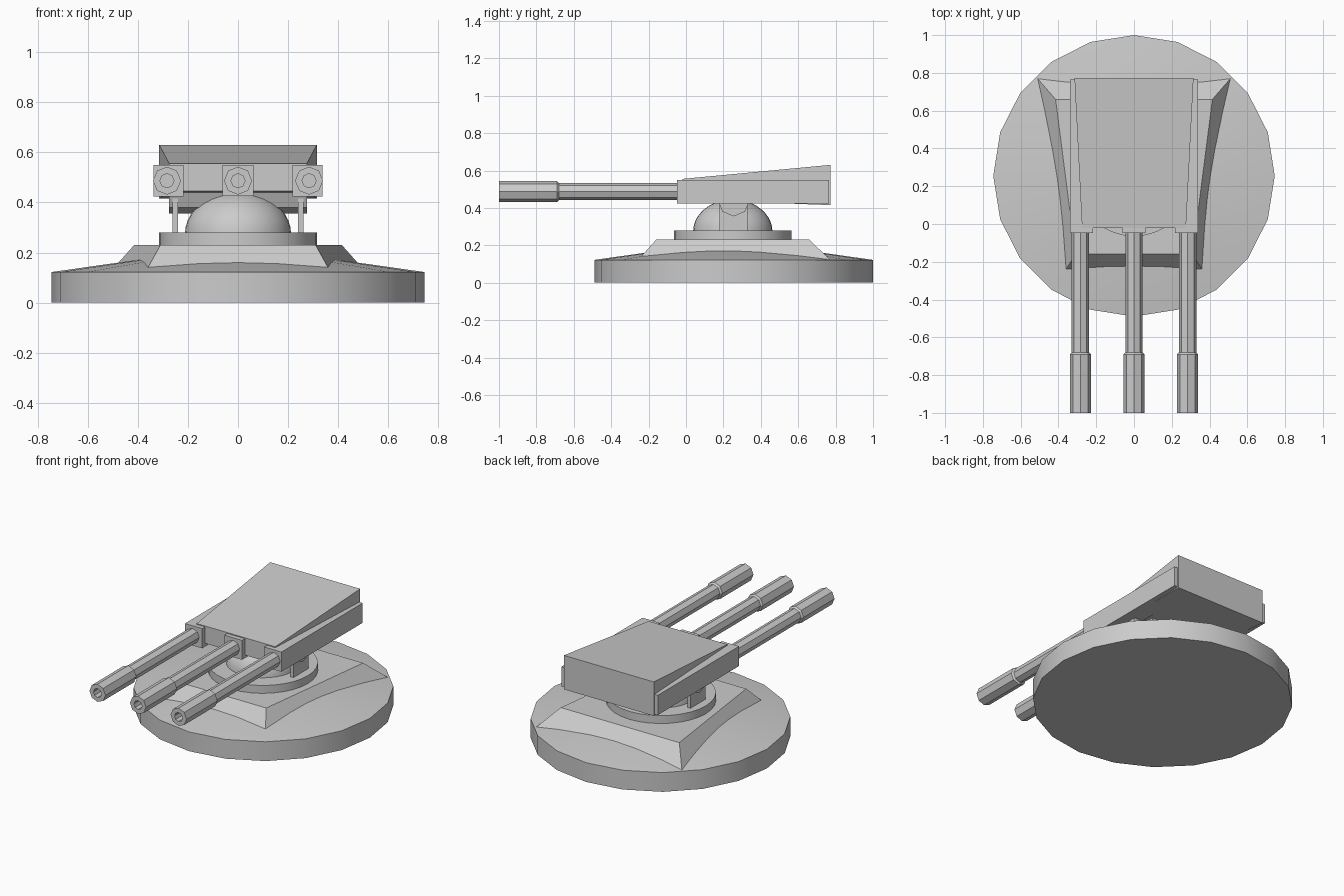
import bpy, bmesh, math
from mathutils import Vector

if "Cube" in bpy.data.objects:
    bpy.data.objects.remove(bpy.data.objects["Cube"])


def make(name, rings, smooth=False):
    """Skin a list of equal-length vertex rings and close both ends."""
    bm = bmesh.new()
    loops = [[bm.verts.new(p) for p in ring] for ring in rings]
    n = len(loops[0])
    for a, b in zip(loops, loops[1:]):
        for i in range(n):
            j = (i + 1) % n
            bm.faces.new((a[i], a[j], b[j], b[i]))
    bm.faces.new(loops[0])
    bm.faces.new(loops[-1])
    bmesh.ops.remove_doubles(bm, verts=bm.verts, dist=1e-5)
    bmesh.ops.recalc_face_normals(bm, faces=bm.faces)
    mesh = bpy.data.meshes.new(name)
    bm.to_mesh(mesh)
    bm.free()
    ob = bpy.data.objects.new(name, mesh)
    bpy.context.collection.objects.link(ob)
    if smooth:
        bpy.ops.object.select_all(action='DESELECT')
        bpy.context.view_layer.objects.active = ob
        ob.select_set(True)
        bpy.ops.object.shade_smooth_by_angle(angle=math.radians(30))
    return ob


def lathe(name, profile, sides, origin, axis='Z', smooth=False):
    """Turn (radius, height) pairs about an axis through origin."""
    rings = []
    for r, h in profile:
        ring = []
        for i in range(sides):
            t = math.tau * i / sides
            c, s = r * math.cos(t), r * math.sin(t)
            p = {'X': (h, c, s), 'Y': (c, h, s), 'Z': (c, s, h)}[axis]
            ring.append(Vector(origin) + Vector(p))
        rings.append(ring)
    return make(name, rings, smooth)


def box(name, x, y, z):
    return make(name, [[(x[0], y[0], k), (x[1], y[0], k), (x[1], y[1], k), (x[0], y[1], k)] for k in z])


def trapezoid(front_x, front_y, back_x, back_y, z):
    return [(-front_x, front_y, z), (front_x, front_y, z), (back_x, back_y, z), (-back_x, back_y, z)]


CY = 0.255  # turning axis of the mount

# Shallow conical base disc
lathe("base_disc", [(0.745, 0), (0.745, 0.122), (0.25, 0.192)], 20, (0, CY, 0), smooth=True)

# Sloped plinth, wider at the back, merging into the cone
make("plinth", [trapezoid(0.371, -0.258, 0.513, 0.773, 0.12),
                trapezoid(0.31, -0.16, 0.415, 0.66, 0.23)])

# Turning ring and flattened dome
lathe("turning_ring", [(0.315, 0.22), (0.315, 0.28)], 32, (0, 0.25, 0), smooth=True)
dome = [(0.212 * math.cos(a), 0.275 + 0.17 * math.sin(a))
        for a in (math.pi / 2 * i / 10 for i in range(10))]
lathe("dome", dome + [(0.001, 0.445)], 32, (0, 0.25, 0), smooth=True)

# Tilting shaft and its two supports
lathe("trunnion", [(0.085, -0.275), (0.085, 0.275)], 8, (0, 0.255, 0.44), axis='X')
for s, side in ((-1, "left"), (1, "right")):
    box(side + "_support", sorted((s * 0.24, s * 0.262)), (0.18, 0.33), (0.27, 0.44))

# Wedge-shaped gun housing, flaring and rising toward the back
make("gun_housing", [
    [(-0.275, -0.02, 0.445), (0.275, -0.02, 0.445), (0.275, -0.02, 0.555), (-0.275, -0.02, 0.555)],
    [(-0.315, 0.772, 0.415), (0.315, 0.772, 0.415), (0.315, 0.772, 0.63), (-0.315, 0.772, 0.63)]])

# Side rails running the full length, and the centre gun block
for s, side in ((-1, "left"), (1, "right")):
    box(side + "_rail", sorted((s * 0.217, s * 0.338)), (-0.048, 0.765), (0.424, 0.549))
box("centre_gun_block", (-0.062, 0.062), (-0.048, 0.2), (0.426, 0.549))

# Three octagonal barrels with thicker bored muzzles
barrel = [(0.046, -0.03), (0.046, -0.68), (0.056, -0.69), (0.056, -1.0),
          (0.028, -1.0), (0.028, -0.92)]
for x, side in ((-0.284, "left"), (0, "centre"), (0.284, "right")):
    lathe(side + "_barrel", barrel, 8, (x, 0, 0.487), axis='Y')
